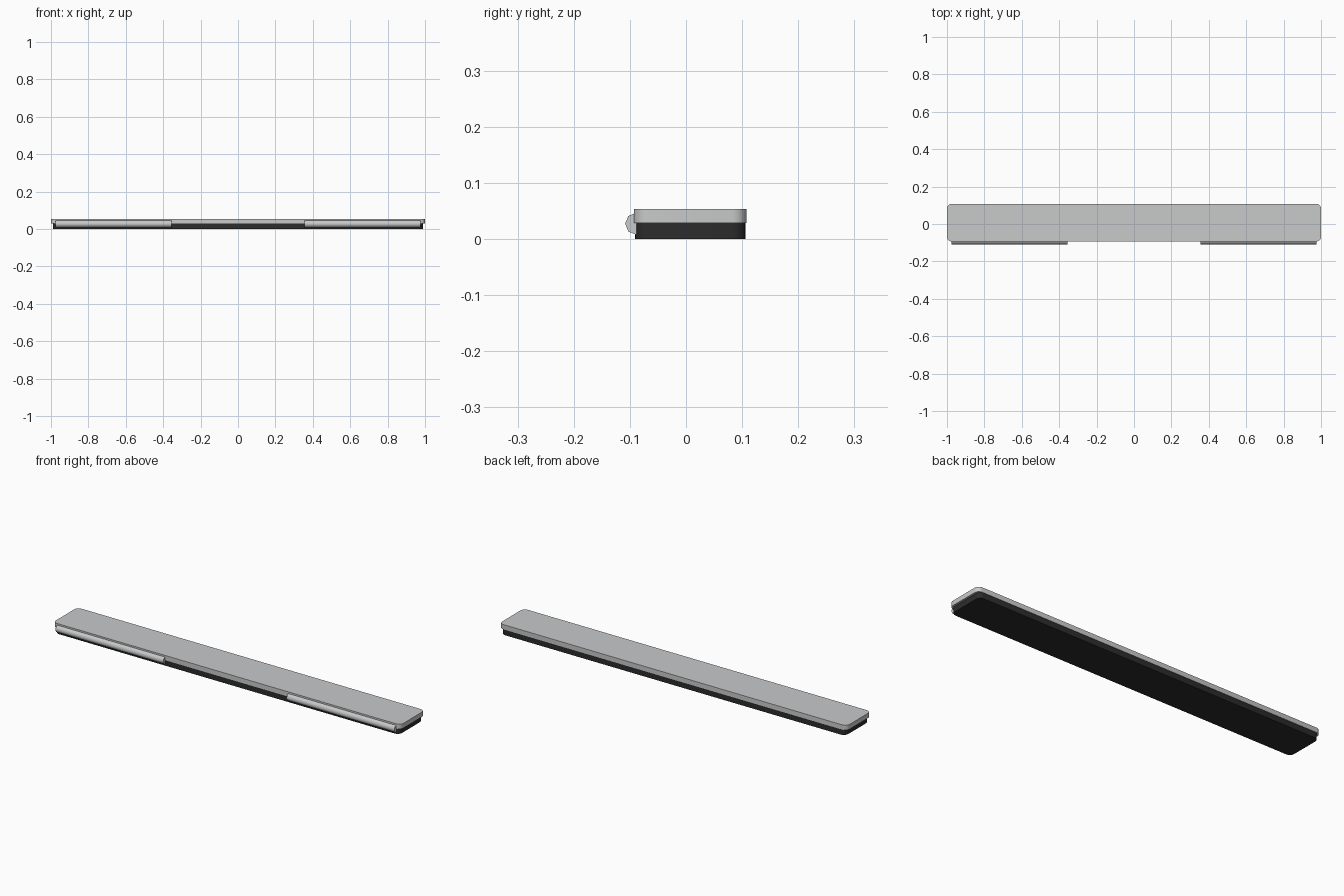
import bpy, bmesh, math

if "Cube" in bpy.data.objects:
    bpy.data.objects.remove(bpy.data.objects["Cube"])


def material(name, r, g, b):
    m = bpy.data.materials.new(name)
    m.diffuse_color = (r, g, b, 1)
    m.use_nodes = True
    m.node_tree.nodes["Principled BSDF"].inputs["Base Color"].default_value = m.diffuse_color
    return m


silver = material("silver_grey", 0.58, 0.585, 0.59)
black = material("soft_black", 0.025, 0.025, 0.025)


def finish(bm, name, mat):
    bmesh.ops.recalc_face_normals(bm, faces=bm.faces)
    mesh = bpy.data.meshes.new(name)
    bm.to_mesh(mesh)
    bm.free()
    mesh.materials.append(mat)
    ob = bpy.data.objects.new(name, mesh)
    bpy.context.collection.objects.link(ob)
    bpy.ops.object.select_all(action='DESELECT')
    ob.select_set(True)
    bpy.context.view_layer.objects.active = ob
    bpy.ops.object.shade_smooth_by_angle(angle=math.radians(50))


def slab(name, hx, y0, y1, z0, z1, radius, mat, steps=5):
    """Flat plate with rounded vertical corners."""
    bm = bmesh.new()
    corners = [(hx, y1), (-hx, y1), (-hx, y0), (hx, y0)]
    signs = [(1, 1), (-1, 1), (-1, -1), (1, -1)]
    ring = []
    for i, ((cx, cy), (sx, sy)) in enumerate(zip(corners, signs)):
        for k in range(steps + 1):
            a = (i + k / steps) * math.pi / 2
            ring.append(bm.verts.new((cx - sx * radius + radius * math.cos(a),
                                      cy - sy * radius + radius * math.sin(a), z0)))
    base = bm.faces.new(ring)
    ext = bmesh.ops.extrude_face_region(bm, geom=[base], use_keep_orig=True)
    top = [g for g in ext["geom"] if isinstance(g, bmesh.types.BMVert)]
    bmesh.ops.translate(bm, verts=top, vec=(0, 0, z1 - z0))
    finish(bm, name, mat)


def rail(name, x0, x1):
    """Eight-sided rod half sunk into the front edge."""
    bm = bmesh.new()
    r, cy, cz = 0.0195, -0.089, 0.0275
    rings = [[bm.verts.new((x, cy + r * math.cos(k * math.pi / 4),
                            cz + r * math.sin(k * math.pi / 4))) for k in range(8)]
             for x in (x0, x1)]
    for k in range(8):
        j = (k + 1) % 8
        bm.faces.new((rings[0][k], rings[0][j], rings[1][j], rings[1][k]))
    for ring in rings:
        bm.faces.new(ring)
    finish(bm, name, silver)


# Upper plate and slightly smaller dark base
slab("top_plate", 1.0, -0.093, 0.108, 0.029, 0.054, 0.025, silver)
slab("base_plate", 0.99, -0.091, 0.106, 0.0, 0.029, 0.025, black)

# Front rails, mirrored left and right
for side, s in (("left", -1), ("right", 1)):
    rail(side + "_front_rail", *sorted((s * 0.355, s * 0.975)))
